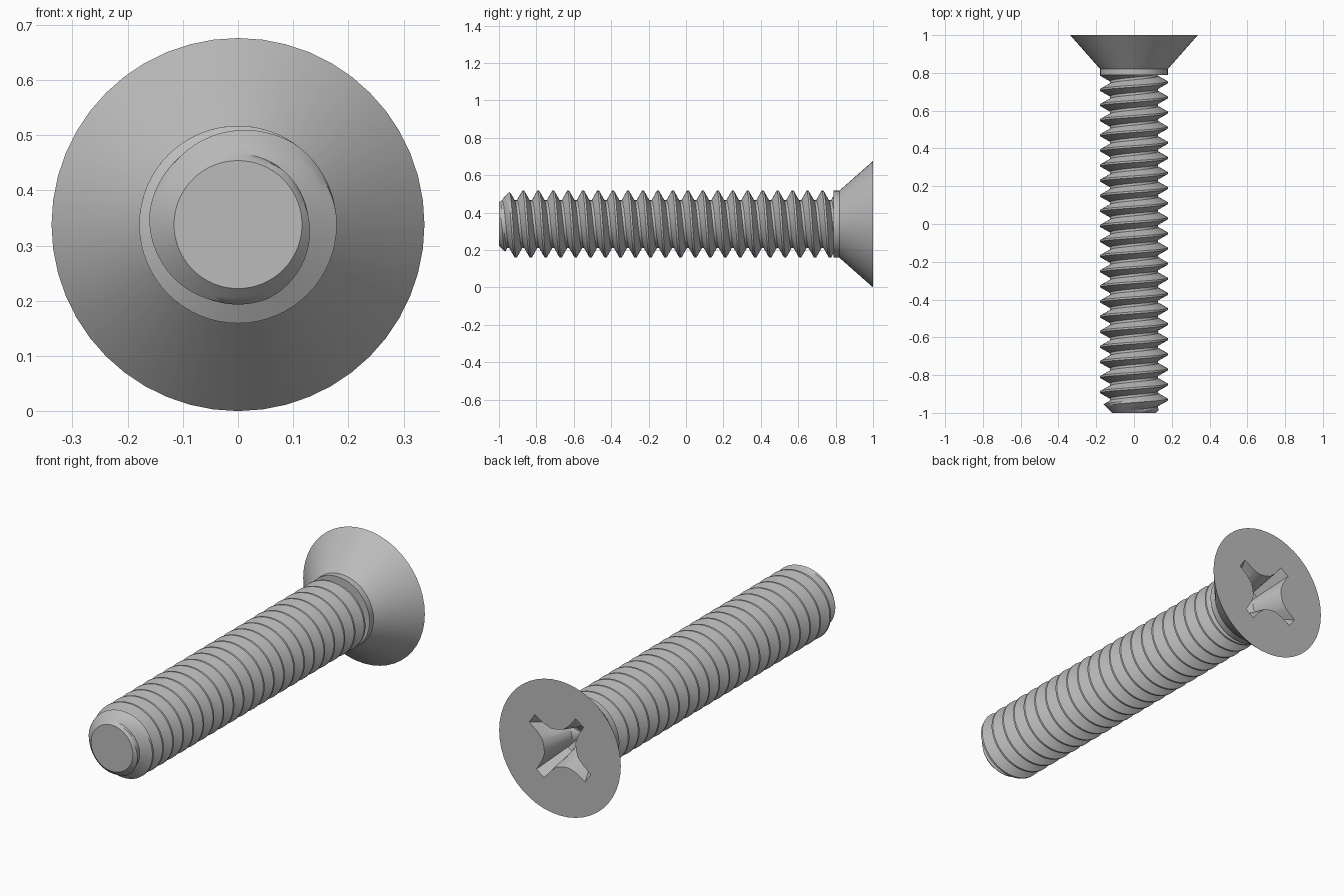
import bpy, bmesh
from math import sin, cos, pi, radians
from mathutils import Vector

if "Cube" in bpy.data.objects:
    bpy.data.objects.remove(bpy.data.objects["Cube"])

AXIS_Z = 0.338                  # height of the screw axis
PITCH, CREST, ROOT = 0.08, 0.179, 0.128
TIP, COLLAR, NECK, TOP = -1.0, 0.788, 0.82, 1.0

steel = bpy.data.materials.new("steel grey")
steel.use_nodes = True
color = (0.5, 0.5, 0.5, 1)
steel.diffuse_color = color
steel.node_tree.nodes["Principled BSDF"].inputs["Base Color"].default_value = color


def point(r, angle, y):
    return Vector((r * cos(angle), y, AXIS_Z + r * sin(angle)))


def finish(bm, name):
    bmesh.ops.remove_doubles(bm, verts=bm.verts, dist=0.0002)
    bmesh.ops.recalc_face_normals(bm, faces=bm.faces)
    mesh = bpy.data.meshes.new(name)
    bm.to_mesh(mesh)
    bm.free()
    mesh.materials.append(steel)
    obj = bpy.data.objects.new(name, mesh)
    bpy.context.collection.objects.link(obj)
    bpy.ops.object.select_all(action="DESELECT")
    obj.select_set(True)
    bpy.context.view_layer.objects.active = obj
    bpy.ops.object.shade_smooth_by_angle(angle=radians(30))
    return obj


def bridge(bm, a, b):
    n = len(a)
    for i in range(n):
        j = (i + 1) % n
        bm.faces.new((a[i], a[j], b[j], b[i]))


# Threaded shaft: helical grid, cut by the collar plane and the tip chamfer
def thread_radius(y, angle):
    u = (y - 0.75) / PITCH + angle / (2 * pi)
    d = abs(u - round(u)) * PITCH
    r = CREST - (d - 0.005) * (CREST - ROOT) / 0.0285
    return min(max(ROOT, min(CREST, r)), 0.116 + (y - TIP))


SEGMENTS = 64
flank = [0.005 + 0.0285 * k / 3 for k in range(4)]
offsets = [-d for d in reversed(flank)] + flank
rows = [0.75 + PITCH * turn + d for turn in range(-23, 4) for d in offsets]

bm = bmesh.new()
columns = []
for i in range(SEGMENTS + 1):
    angle = 2 * pi * i / SEGMENTS
    column = []
    for row in rows:
        y = min(max(row - PITCH * i / SEGMENTS, TIP), COLLAR)
        column.append((bm.verts.new(point(thread_radius(y, angle), angle, y)), y))
    columns.append(column)
for left, right in zip(columns, columns[1:]):
    for k in range(len(rows) - 1):
        corners = (left[k], left[k + 1], right[k + 1], right[k])
        if len({c[1] for c in corners}) > 1:
            bm.faces.new([c[0] for c in corners])
bm.faces.new([bm.verts.new(point(0.116, 2 * pi * i / SEGMENTS, TIP))
              for i in range(SEGMENTS)])
finish(bm, "threaded_shaft")

# Countersunk head with collar
bm = bmesh.new()
SIDES = 48
rings = []
for r, y in ((CREST, COLLAR), (CREST, NECK), (AXIS_Z, TOP)):
    rings.append([bm.verts.new(point(r, 2 * pi * i / SIDES, y)) for i in range(SIDES)])
for a, b in zip(rings, rings[1:]):
    bridge(bm, a, b)
bm.faces.new(rings[0])

# Cross recess: four flared arms tapering inward to a shallow point
arm = [(0.09, -0.042), (0.13, -0.031), (0.19, -0.027),
       (0.19, 0.027), (0.13, 0.031), (0.09, 0.042), (0.064, 0.064)]


def cross_ring(scale, y):
    ring = []
    for k in range(4):
        a = radians(35 + 90 * k)
        for u, v in arm:
            ring.append(bm.verts.new((scale * (u * cos(a) - v * sin(a)), y,
                                      AXIS_Z + scale * (u * sin(a) + v * cos(a)))))
    return ring


mouth = cross_ring(1.0, TOP)
floor = cross_ring(0.52, TOP - 0.16)
bridge(bm, mouth, floor)
centre = bm.verts.new((0, TOP - 0.19, AXIS_Z))
for i in range(len(floor)):
    bm.faces.new((floor[i], floor[(i + 1) % len(floor)], centre))

# Flat top face around the recess
rim = [e for e in bm.edges if all(abs(v.co.y - TOP) < 1e-5 for v in e.verts)]
bmesh.ops.triangle_fill(bm, edges=rim, use_beauty=True, normal=(0, 1, 0))
finish(bm, "countersunk_head")
